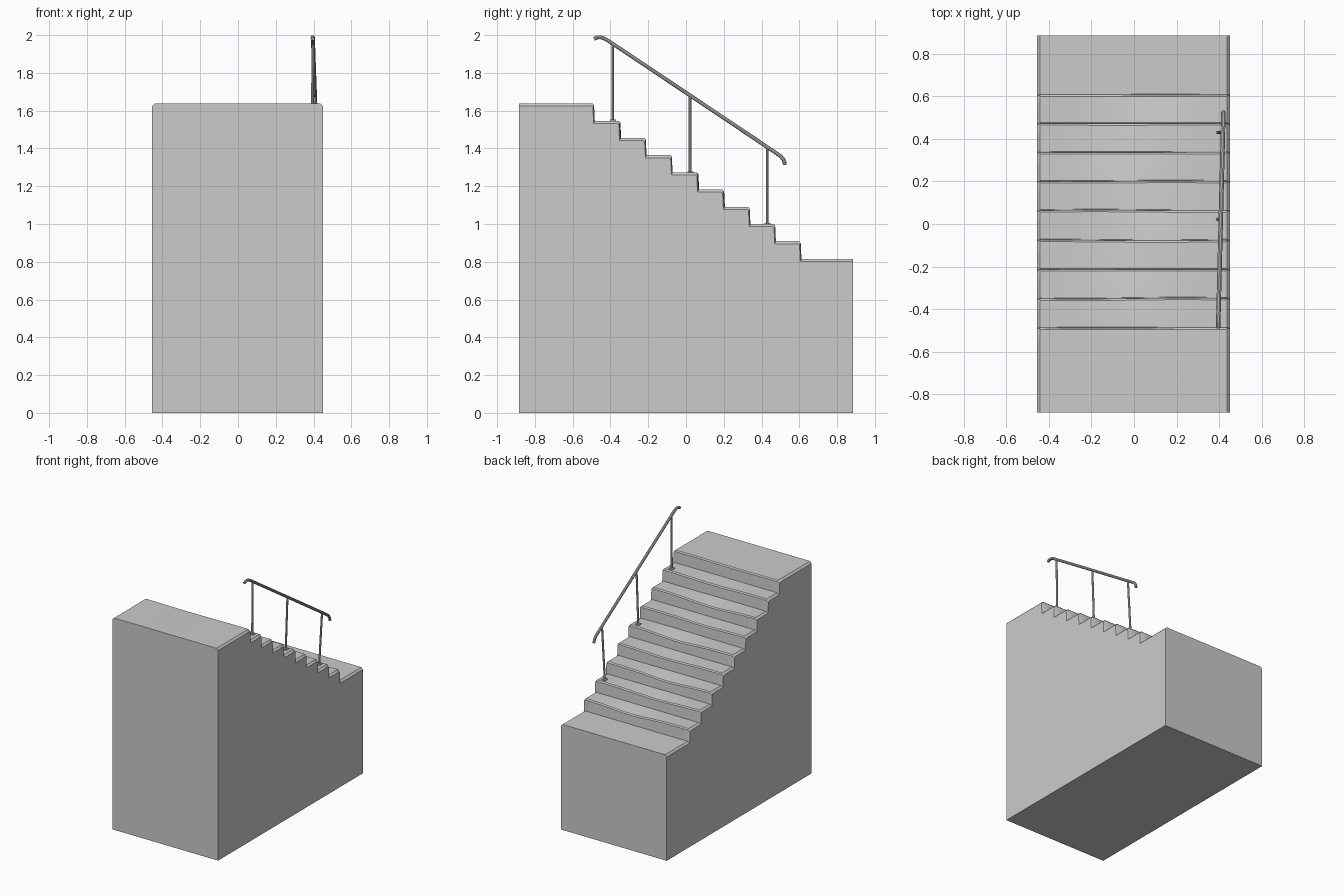
import bpy, bmesh, math, random
from mathutils import Vector

if "Cube" in bpy.data.objects:
    bpy.data.objects.remove(bpy.data.objects["Cube"])

random.seed(4)
HALF_Y = 0.885
X0, X1 = -0.455, 0.45
EDGES = [-0.487, -0.35, -0.213, -0.075, 0.063, 0.2, 0.337, 0.472, 0.607]
HEIGHTS = [1.638, 1.546, 1.455, 1.364, 1.273, 1.183, 1.091, 1.0, 0.909, 0.816]


def finish(name, bm, smooth=True):
    bmesh.ops.recalc_face_normals(bm, faces=bm.faces)
    me = bpy.data.meshes.new(name)
    bm.to_mesh(me)
    bm.free()
    ob = bpy.data.objects.new(name, me)
    bpy.context.collection.objects.link(ob)
    if smooth:
        bpy.ops.object.select_all(action='DESELECT')
        ob.select_set(True)
        bpy.context.view_layer.objects.active = ob
        bpy.ops.object.shade_smooth_by_angle(angle=math.radians(35))
    return ob


# Worn stone staircase: one stepped profile lofted across the width
wear = [(random.uniform(0.006, 0.018), random.uniform(-0.12, 0.12),
         random.uniform(-0.007, 0.007), random.uniform(0, 6)) for _ in EDGES]


def profile(x, side):
    drop = 0.014 if side else 0.0
    t = x / 0.45
    pts = [(-HALF_Y, 0), (-HALF_Y, HEIGHTS[0] - drop)]
    for i, e in enumerate(EDGES):
        amp, shift, wob, ph = wear[i]
        fade = max(0.0, 1 - t * t)
        dip = amp * fade * math.exp(-((x - shift) / 0.25) ** 2)
        if i == 0:
            dip *= 0.3
        y = e + (wob * math.cos(2.5 * x + ph) * fade) + (-0.006 if side else 0)
        top, low = HEIGHTS[i] - drop, HEIGHTS[i + 1] - drop
        pts += [(y - 0.06, top - 0.5 * dip),
                (y - 0.008, top - dip),
                (y, top - dip - 0.008),
                (y + 0.004, low)]
    pts += [(HALF_Y, HEIGHTS[-1] - drop), (HALF_Y, 0)]
    return pts


bm = bmesh.new()
N = 18
inner = [X0 + 0.014 + (X1 - X0 - 0.028) * k / N for k in range(N + 1)]
columns = [(X0, True)] + [(x, False) for x in inner] + [(X1, True)]
rings = [[bm.verts.new((x, y, z)) for y, z in profile(x, s)] for x, s in columns]
n = len(rings[0])
for a, b in zip(rings, rings[1:]):
    for j in range(n):
        k = (j + 1) % n
        bm.faces.new((a[j], a[k], b[k], b[j]))
bm.faces.new(rings[0])
bm.faces.new(rings[-1][::-1])
finish("worn_stairs", bm)


# Handrail, leaning slightly outward towards the lower end
def rail_x(y):
    return 0.395 + 0.025 * (y + 0.49) / 1.02


def tube(name, points, radius, res):
    cu = bpy.data.curves.new(name + "_path", 'CURVE')
    cu.dimensions = '3D'
    cu.bevel_depth = radius
    cu.bevel_resolution = res
    cu.use_fill_caps = True
    sp = cu.splines.new('POLY')
    sp.points.add(len(points) - 1)
    for p, c in zip(sp.points, points):
        p.co = (*c, 1)
    tmp = bpy.data.objects.new(name + "_path", cu)
    bpy.context.collection.objects.link(tmp)
    bpy.context.view_layer.update()
    me = bpy.data.meshes.new_from_object(
        tmp.evaluated_get(bpy.context.evaluated_depsgraph_get()))
    bpy.data.objects.remove(tmp)
    bm = bmesh.new()
    bm.from_mesh(me)
    bmesh.ops.remove_doubles(bm, verts=bm.verts, dist=1e-5)
    return finish(name, bm)


path = [(-0.487, 1.98), (-0.472, 1.987), (-0.455, 1.989), (-0.435, 1.984),
        (-0.41, 1.969), (0.02, 1.682), (0.48, 1.374), (0.502, 1.358),
        (0.515, 1.342), (0.521, 1.328), (0.523, 1.313)]
tube("handrail", [(rail_x(y), y, z) for y, z in path], 0.0105, 3)

# Posts and their square base plates
for i, (y, base, top) in enumerate([(-0.388, 1.546, 1.95),
                                    (0.022, 1.273, 1.678),
                                    (0.43, 1.0, 1.404)]):
    tube(f"rail_post_{i + 1}", [(0.393, y, base - 0.01), (rail_x(y), y, top)], 0.0075, 2)
    bm = bmesh.new()
    bmesh.ops.create_cube(bm, size=1)
    bmesh.ops.scale(bm, vec=(0.032, 0.032, 0.016), verts=bm.verts)
    bmesh.ops.translate(bm, vec=Vector((0.393, y + 0.002, base - 0.002)), verts=bm.verts)
    finish(f"post_plate_{i + 1}", bm, False)
